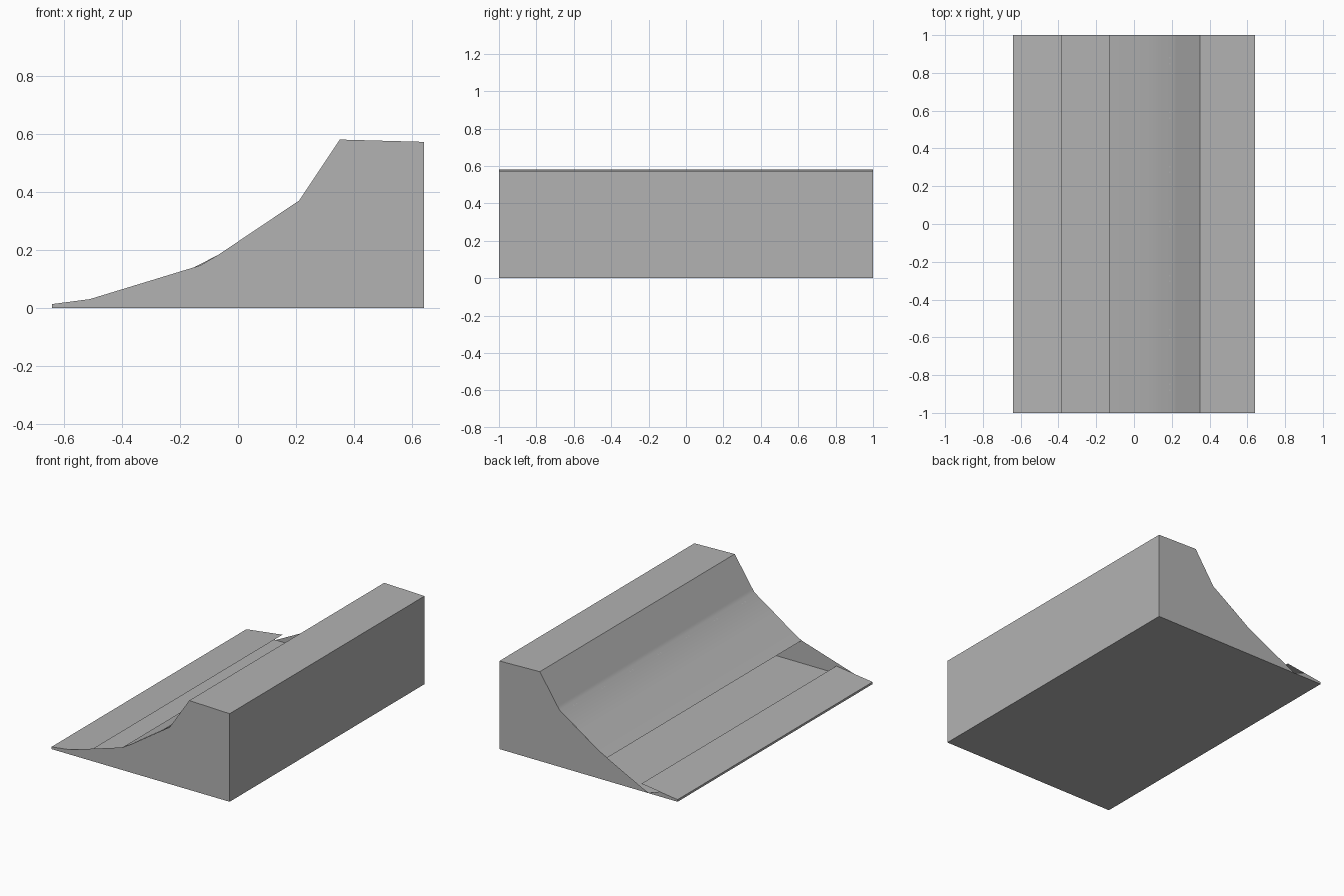
import bpy

cube = bpy.data.objects.get("Cube")
if cube:
    bpy.data.objects.remove(cube, do_unlink=True)

grey = bpy.data.materials.new("concrete_grey")
grey.use_nodes = True
colour = (0.45, 0.45, 0.45, 1)
grey.diffuse_color = colour
grey.node_tree.nodes["Principled BSDF"].inputs["Base Color"].default_value = colour


def make(name, verts, faces):
    mesh = bpy.data.meshes.new(name)
    mesh.from_pydata(verts, [], faces)
    mesh.materials.append(grey)
    obj = bpy.data.objects.new(name, mesh)
    bpy.context.collection.objects.link(obj)
    return obj


def sheet(name, path):
    """Sweep an x,z path along the whole length; left-to-right paths face up."""
    verts = [(x, y, z) for x, z in path for y in (-1, 1)]
    faces = [(2 * i, 2 * i + 2, 2 * i + 3, 2 * i + 1) for i in range(len(path) - 1)]
    return make(name, verts, faces)


def end_wall(name, outline, y):
    """Flat wall from an x,z outline, facing outwards."""
    order = list(range(len(outline)))
    return make(name, [(x, y, z) for x, z in outline], [order if y < 0 else order[::-1]])


# Outline points shared by the sheets and the walls
LOW, HIGH = -0.64, 0.64
crest, back_top, knee = (0.35, 0.58), (HIGH, 0.572), (0.21, 0.37)
lip, lip_up = (-0.13, 0.147), (-0.07, 0.182)
toe = (LOW, 0.014)

# Ground sheet, visible through the open slot in the slope
base = sheet("base", [(HIGH, 0), (LOW, 0)])

# Low entry plate with its front edge
sheet("entry_plate", [(LOW, 0), toe, (-0.38, 0.048)])

# Curved riding surface
slope = sheet("riding_surface", [lip, lip_up, (0.07, 0.277), knee, (0.222, 0.388), crest])
bpy.context.view_layer.objects.active = slope
slope.select_set(True)
bpy.ops.object.shade_smooth_by_angle()
slope.select_set(False)

# Flat deck and tall back
sheet("deck_and_back", [crest, back_top, (HIGH, 0)])

# End walls: one complete, the other cut away below the slot
end_wall("front_wall", [(LOW, 0), (HIGH, 0), back_top, crest, knee, lip_up, lip,
                        (-0.51, 0.031), toe], -1)
end_wall("back_wall", [(-0.43, 0), (HIGH, 0), back_top, crest, knee, lip_up], 1)
end_wall("back_wall_toe", [(LOW, 0), (-0.43, 0), (-0.51, 0.031), toe], 1)


# Rows of tiny fixing heads on the entry plate and under the steep face
def heads(name, x, z, rise, count):
    verts, faces = [], []
    r = 0.004
    for row in range(7):
        for k in range(count):
            y = (row - 3) * 0.288 + (k - (count - 1) / 2) * 0.03
            n = len(verts)
            verts += [(x + a * r, y + b * r, z + a * r * rise)
                      for a, b in ((-1, -1), (1, -1), (1, 1), (-1, 1))]
            faces.append((n, n + 1, n + 2, n + 3))
    make(name, verts, faces)


heads("entry_plate_fixings", -0.47, 0.0375, 0.13, 4)
heads("slope_fixings", 0.19, 0.3585, 0.66, 2)
